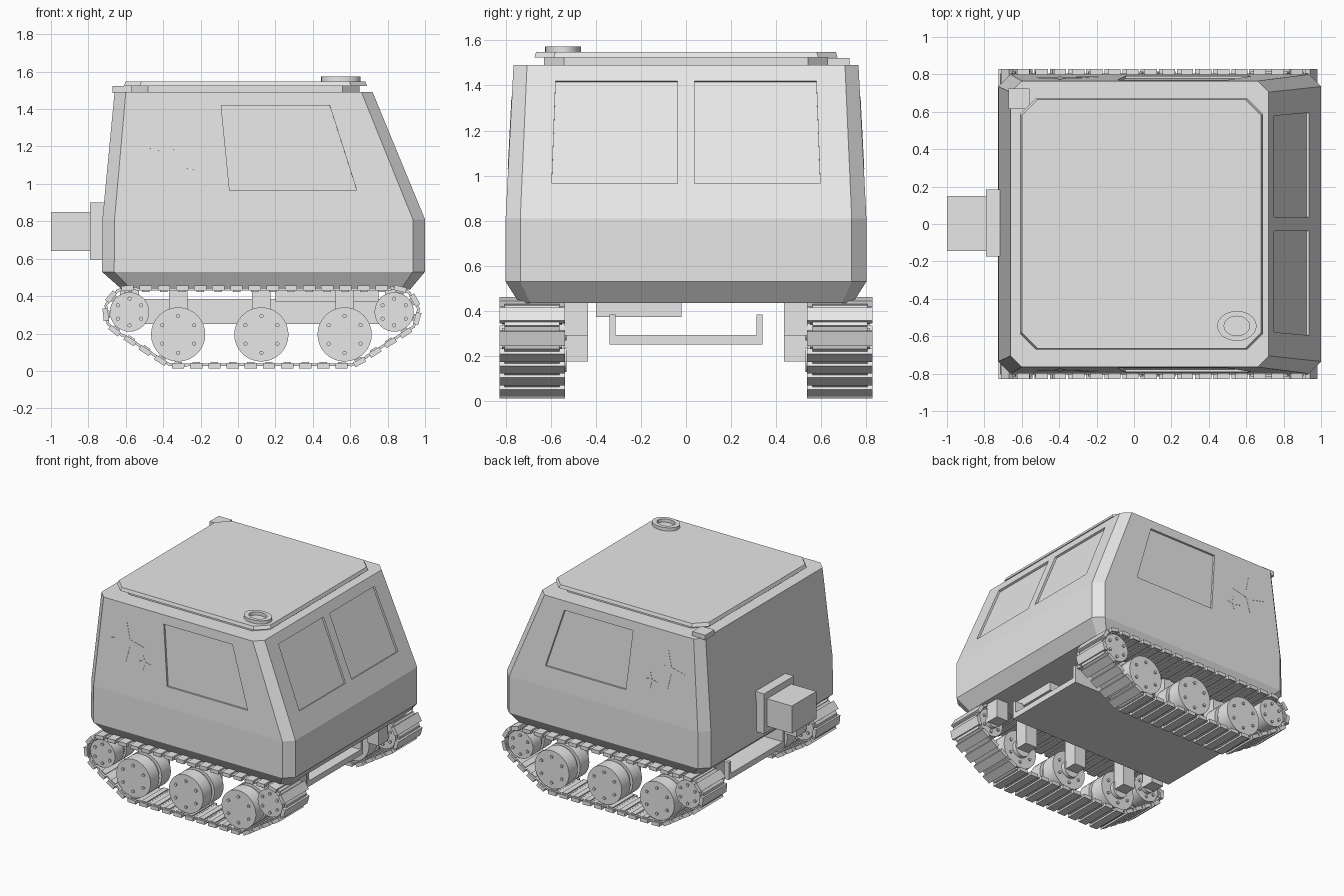
import bpy, bmesh, math
from mathutils import Vector, Matrix
from mathutils.geometry import convex_hull_2d

if "Cube" in bpy.data.objects:
    bpy.data.objects.remove(bpy.data.objects["Cube"])

grey = bpy.data.materials.new("plain light grey")
grey.use_nodes = True
grey.diffuse_color = (0.8, 0.8, 0.8, 1)
grey.node_tree.nodes["Principled BSDF"].inputs["Base Color"].default_value = (0.8, 0.8, 0.8, 1)


def finish(bm, name, smooth=False):
    bmesh.ops.recalc_face_normals(bm, faces=bm.faces)
    mesh = bpy.data.meshes.new(name)
    bm.to_mesh(mesh)
    bm.free()
    mesh.materials.append(grey)
    obj = bpy.data.objects.new(name, mesh)
    bpy.context.collection.objects.link(obj)
    if smooth:
        bpy.ops.object.select_all(action='DESELECT')
        obj.select_set(True)
        bpy.context.view_layer.objects.active = obj
        bpy.ops.object.shade_smooth_by_angle(angle=math.radians(35))
    return obj


def loft(bm, rings):
    """Skin a stack of equal rings and cap both ends."""
    loops = [[bm.verts.new(p) for p in ring] for ring in rings]
    n = len(loops[0])
    for a, b in zip(loops, loops[1:]):
        for i in range(n):
            bm.faces.new((a[i], a[(i + 1) % n], b[(i + 1) % n], b[i]))
    bm.faces.new(loops[0])
    bm.faces.new(loops[-1])


def add_box(bm, x, y, z, matrix=Matrix()):
    """Box from (min, max) ranges."""
    size = [r[1] - r[0] for r in (x, y, z)]
    mid = [(r[1] + r[0]) / 2 for r in (x, y, z)]
    m = matrix @ Matrix.Translation(mid) @ Matrix.Diagonal((*size, 1))
    bmesh.ops.create_cube(bm, size=1, matrix=m)


def box(name, x, y, z):
    bm = bmesh.new()
    add_box(bm, x, y, z)
    return finish(bm, name)


def add_disc(bm, x, z, r, y0, y1, sides=32):
    """Cylinder along y."""
    m = Matrix.Translation((x, (y0 + y1) / 2, z)) @ Matrix.Rotation(math.pi / 2, 4, 'X')
    bmesh.ops.create_cone(bm, cap_ends=True, segments=sides, radius1=r, radius2=r,
                          depth=abs(y1 - y0), matrix=m)


def octagon(z, x0, x1, y, c):
    """Rectangle with cut corners at height z."""
    return [(x0 + c, -y, z), (x1 - c, -y, z), (x1, c - y, z), (x1, y - c, z),
            (x1 - c, y, z), (x0 + c, y, z), (x0, y - c, z), (x0, c - y, z)]


def prism(name, pts, normal, low, high):
    n = Vector(normal).normalized()
    bm = bmesh.new()
    loft(bm, [[Vector(p) + n * d for p in pts] for d in (low, high)])
    return finish(bm, name)


# Cabin shell
bm = bmesh.new()
loft(bm, [octagon(0.435, -0.62, 0.92, 0.74, 0.05), octagon(0.53, -0.727, 1.0, 0.8, 0.065),
          octagon(0.81, -0.725, 1.0, 0.8, 0.065), octagon(1.49, -0.66, 0.72, 0.765, 0.06)])
cabin = finish(bm, "cabin")


def side_y(z):
    return 0.8 - (z - 0.81) * 0.035 / 0.68


def front_x(z):
    return 1.0 - (z - 0.81) * 0.28 / 0.68


# Recessed windows
cutters = []
side_window = [(-0.09, 1.42), (0.49, 1.42), (0.635, 0.965), (-0.045, 0.965)]
windscreen = [(0.037, 1.42), (0.578, 1.42), (0.595, 0.965), (0.037, 0.965)]
for s in (-1, 1):
    cutters.append(prism("side_window_cutter", [(x, s * side_y(z), z) for x, z in side_window],
                         (0, s, 0.05), -0.015, 0.05))
    cutters.append(prism("windscreen_cutter", [(front_x(z), s * y, z) for y, z in windscreen],
                         (1, 0, 0.41), -0.015, 0.05))
bpy.context.view_layer.objects.active = cabin
for cutter in cutters:
    mod = cabin.modifiers.new("recess", 'BOOLEAN')
    mod.operation = 'DIFFERENCE'
    mod.solver = 'EXACT'
    mod.object = cutter
    bpy.ops.object.modifier_apply(modifier=mod.name)
    bpy.data.objects.remove(cutter)

# Star plates on both sides
for s, side in ((-1, "right"), (1, "left")):
    for cx, cz, r in ((-0.395, 1.205, 0.147), (-0.25, 1.09, 0.06)):
        star = []
        for i in range(8):
            k, a = (r if i % 2 == 0 else r * 0.27), i * math.pi / 4
            star.append((cx + k * math.cos(a), cz + k * math.sin(a)))
        prism("star_" + side, [(x, s * side_y(z), z) for x, z in star], (0, s, 0.05), -0.002, 0.002)

# Roof panel on a smaller riser
bm = bmesh.new()
loft(bm, [octagon(1.485, -0.57, 0.65, 0.63, 0.09), octagon(1.525, -0.57, 0.65, 0.63, 0.09)])
finish(bm, "roof_riser")
bm = bmesh.new()
loft(bm, [octagon(1.523, -0.61, 0.69, 0.672, 0.085), octagon(1.548, -0.6, 0.68, 0.665, 0.085)])
finish(bm, "roof_panel")
box("roof_corner_bracket", (-0.67, -0.56), (0.615, 0.725), (1.485, 1.522))

# Oval hatch ring
bm = bmesh.new()
steps = 32
profile = [(1, 1.545), (1, 1.573), (0.65, 1.573), (0.65, 1.545)]
rings = [[bm.verts.new((0.55 + 0.105 * k * math.cos(t), -0.545 + 0.08 * k * math.sin(t), z))
          for k, z in profile] for t in (2 * math.pi * i / steps for i in range(steps))]
for i in range(steps):
    a, b = rings[i], rings[(i + 1) % steps]
    for j in range(4):
        bm.faces.new((a[j], a[(j + 1) % 4], b[(j + 1) % 4], b[j]))
finish(bm, "hatch_ring", True)

# Rear coupling
box("coupling_flange", (-0.79, -0.7), (-0.175, 0.185), (0.595, 0.9))
box("coupling_block", (-1.0, -0.78), (-0.145, 0.15), (0.64, 0.85))

# Underbody tray and engine block
box("tray_floor", (-0.6, 0.82), (-0.34, 0.34), (0.25, 0.293))
for s in (-1, 1):
    box("tray_wall", (-0.6, 0.82), sorted((s * 0.312, s * 0.34)), (0.29, 0.385))
box("engine_block", (0.2, 0.75), (-0.4, -0.02), (0.372, 0.44))

# Running gear
road = [(x, 0.195, 0.145) for x in (-0.32, 0.125, 0.57)]
ends = [(x, 0.315, 0.105) for x in (-0.58, 0.835)]

# Track path: hull around all wheels, resampled evenly
circle = [2 * math.pi * i / 96 for i in range(96)]
cloud = [Vector((x + (r + 0.017) * math.cos(t), z + (r + 0.017) * math.sin(t)))
         for x, z, r in road + ends for t in circle]
hull = [cloud[i] for i in convex_hull_2d(cloud)]
edges = list(zip(hull, hull[1:] + hull[:1]))
length = sum((b - a).length for a, b in edges)
centre = sum(hull, Vector((0, 0))) / len(hull)
links = 38
pitch = length / links


def along(d):
    d %= length
    for a, b in edges:
        if d <= (b - a).length:
            return a + (b - a).normalized() * d
        d -= (b - a).length
    return edges[0][0]


for s, side in ((-1, "right"), (1, "left")):
    def span(a, b):
        return sorted((s * a, s * b))

    bm = bmesh.new()
    for i in range(links):
        p = along(i * pitch)
        t = (along(i * pitch + 0.02) - along(i * pitch - 0.02)).normalized()
        n = Vector((t.y, -t.x))
        if n.dot(p - centre) < 0:
            n = -n
        m = Matrix(((t.x, 0, n.x, p.x), (0, 1, 0, 0), (t.y, 0, n.y, p.y), (0, 0, 0, 1)))
        add_box(bm, (-0.033, 0.033), span(0.537, 0.828), (-0.008, 0.02), m)
        add_box(bm, (-0.02, 0.02), span(0.55, 0.815), (-0.016, -0.007), m)
        add_box(bm, (-0.052, 0.052), span(0.56, 0.805), (-0.007, 0.007), m)
    finish(bm, "track_" + side)

    # Twin-disc wheels with hubs and bolts, plus mounts to the hull
    for group, label in ((road, "road_wheel_"), (ends, "end_wheel_")):
        for x, z, r in group:
            bm = bmesh.new()
            add_disc(bm, x, z, r, s * 0.56, s * 0.67)
            add_disc(bm, x, z, r, s * 0.70, s * 0.805)
            add_disc(bm, x, z, r * 0.85, s * 0.66, s * 0.71)
            add_disc(bm, x, z, r * 0.45, s * 0.53, s * 0.57)
            for i in range(6):
                a = math.pi / 2 + i * math.pi / 3
                bx, bz = x + r * 0.68 * math.cos(a), z + r * 0.68 * math.sin(a)
                add_disc(bm, bx, bz, 0.011, s * 0.80, s * 0.815, 10)
                add_disc(bm, bx, bz, 0.011, s * 0.55, s * 0.565, 10)
            finish(bm, label + side, True)
            low = 0.175 if group is road else 0.29
            box("wheel_mount_" + side, (x - 0.05, x + 0.05), span(0.435, 0.54), (low, 0.44))
